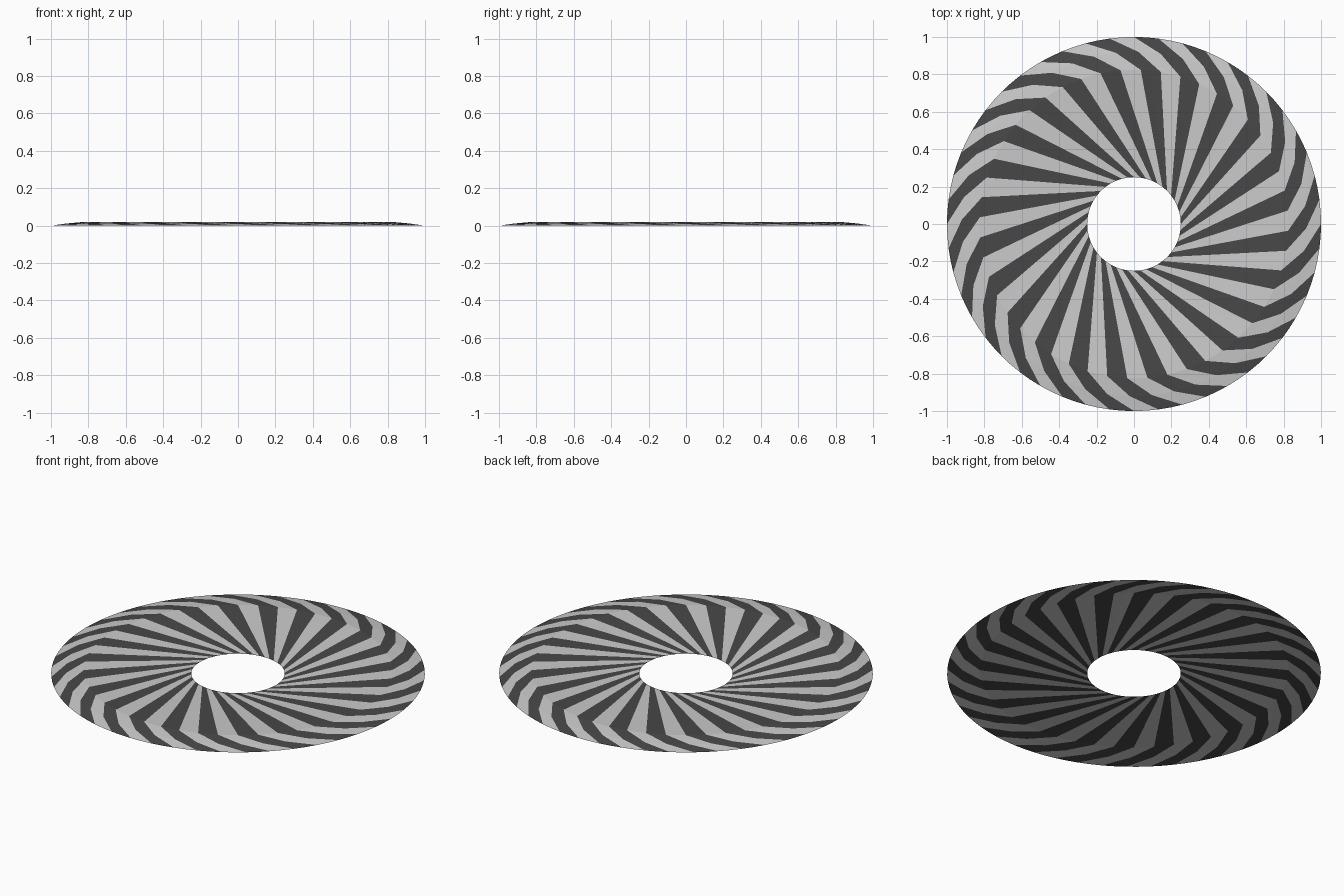
import bpy, bmesh, math

if "Cube" in bpy.data.objects:
    bpy.data.objects.remove(bpy.data.objects["Cube"])

N = 48                      # stripe sectors, alternating light and dark
# rings from the hole to the rim: radius, height, twist in degrees
RINGS = [(0.25, 0.0, -52.5), (0.825, 0.02, -17.5), (0.92, 0.011, -9), (1.0, 0.0, 0)]
SUB = 2                     # facets per sector

dark = bpy.data.materials.new("dark_stripe")
dark.diffuse_color = (0.064, 0.064, 0.064, 1)
dark.use_nodes = True
dark.node_tree.nodes["Principled BSDF"].inputs["Base Color"].default_value = dark.diffuse_color


def striped_shell(name, parity, material=None):
    """Every second swept stripe of the shallow ring-shaped dish."""
    bm = bmesh.new()

    def vert(ring, step):
        r, z, twist = ring
        a = math.radians(step * 360 / (N * SUB) + twist)
        return bm.verts.new((r * math.cos(a), r * math.sin(a), z))

    for i in range(parity, N, 2):
        rows = [[vert(ring, i * SUB + k) for k in range(SUB + 1)] for ring in RINGS]
        for inner, outer in zip(rows, rows[1:]):
            for k in range(SUB):
                bm.faces.new((inner[k], outer[k], outer[k + 1], inner[k + 1]))
    me = bpy.data.meshes.new(name)
    bm.to_mesh(me)
    bm.free()
    ob = bpy.data.objects.new(name, me)
    bpy.context.collection.objects.link(ob)
    if material:
        me.materials.append(material)
    return ob


# light and dark swirling stripes
striped_shell("light_stripes", 0)
striped_shell("dark_stripes", 1, dark)
